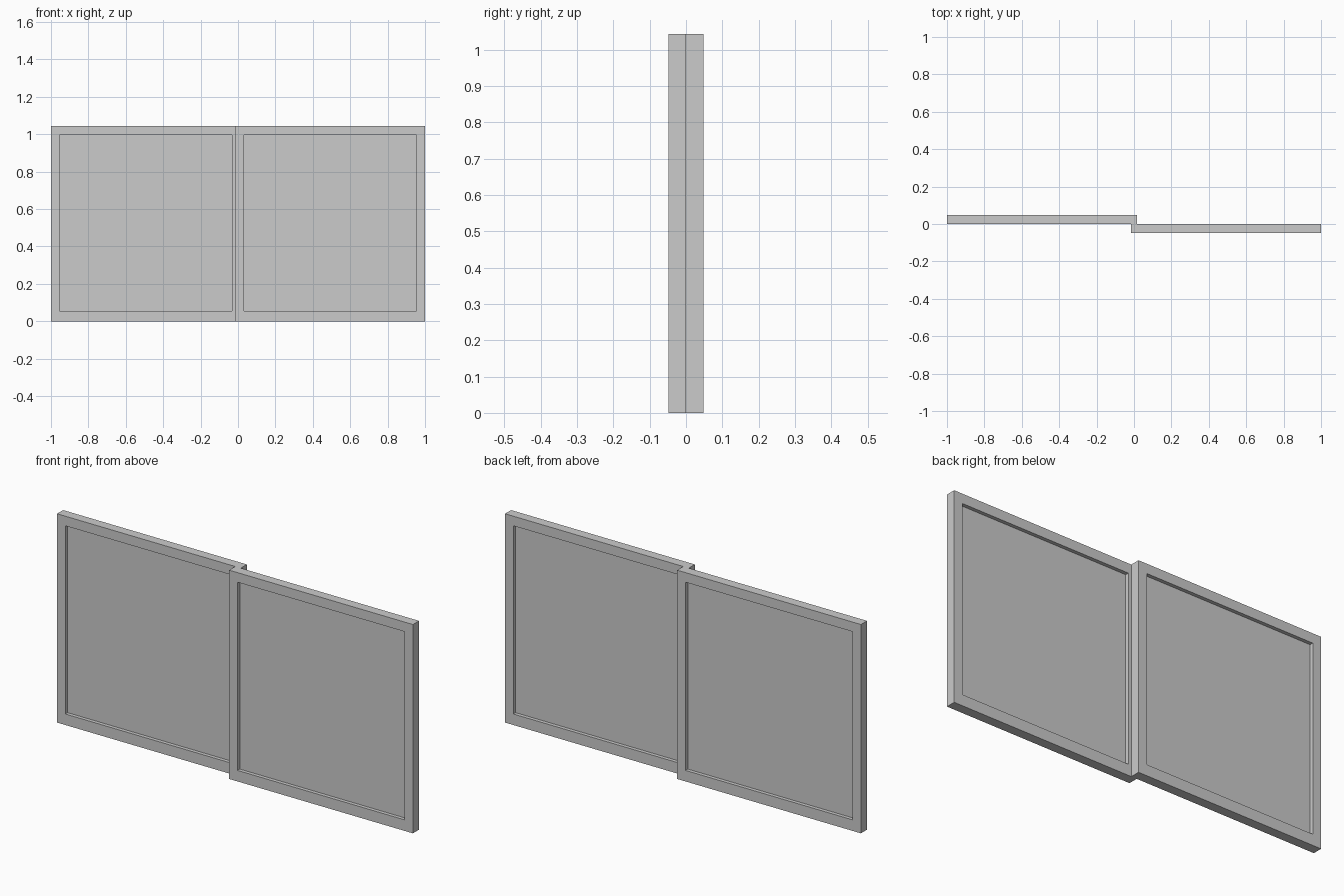
import bpy, bmesh

if "Cube" in bpy.data.objects:
    bpy.data.objects.remove(bpy.data.objects["Cube"])

HEIGHT = 1.043          # overall height
DEPTH = 0.048           # thickness of one sash
OVERLAP = 0.015         # how far each sash passes the centre
STILE, RAIL_LOW, RAIL_TOP = 0.046, 0.055, 0.048
PANE = 0.012            # pane thickness


def make_object(name, bm):
    bmesh.ops.recalc_face_normals(bm, faces=bm.faces)
    mesh = bpy.data.meshes.new(name)
    bm.to_mesh(mesh)
    bm.free()
    obj = bpy.data.objects.new(name, mesh)
    bpy.context.collection.objects.link(obj)
    return obj


def rect(x0, x1, z0, z1):
    return [(x0, z0), (x1, z0), (x1, z1), (x0, z1)]


def frame(name, outer, inner, y0, y1):
    # closed rectangular ring: the same four-point section swept round the corners
    bm = bmesh.new()
    corners = []
    for (ox, oz), (ix, iz) in zip(outer, inner):
        section = [(ox, y0, oz), (ix, y0, iz), (ix, y1, iz), (ox, y1, oz)]
        corners.append([bm.verts.new(p) for p in section])
    for i in range(4):
        a, b = corners[i], corners[(i + 1) % 4]
        for j in range(4):
            k = (j + 1) % 4
            bm.faces.new((a[j], a[k], b[k], b[j]))
    return make_object(name, bm)


def pane(name, outline, y0, y1):
    bm = bmesh.new()
    face = bm.faces.new([bm.verts.new((x, y0, z)) for x, z in outline])
    ext = bmesh.ops.extrude_face_region(bm, geom=[face])
    verts = [v for v in ext["geom"] if isinstance(v, bmesh.types.BMVert)]
    bmesh.ops.translate(bm, verts=verts, vec=(0, y1 - y0, 0))
    return make_object(name, bm)


# two sliding sashes, left one behind, right one in front
for side, x0, x1, y in (("left", -1.0, OVERLAP, 0.0),
                        ("right", -OVERLAP, 1.0, -DEPTH)):
    outer = rect(x0, x1, 0, HEIGHT)
    inner = rect(x0 + STILE, x1 - STILE, RAIL_LOW, HEIGHT - RAIL_TOP)
    frame(side + "_sash_frame", outer, inner, y, y + DEPTH)
    mid = y + DEPTH / 2
    pane(side + "_pane", inner, mid - PANE / 2, mid + PANE / 2)
